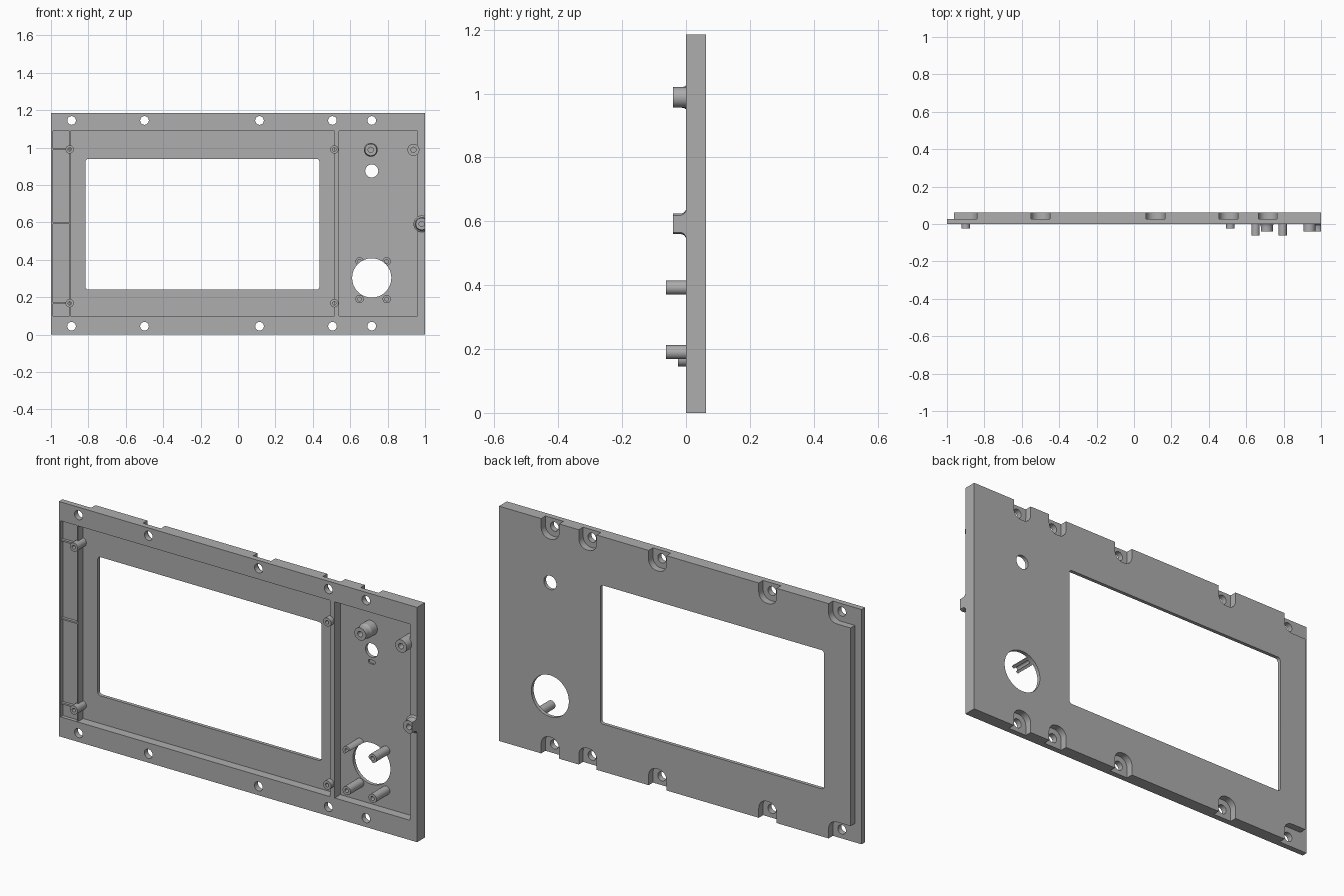
import bpy, bmesh, math

if "Cube" in bpy.data.objects:
    bpy.data.objects.remove(bpy.data.objects["Cube"])

grey = bpy.data.materials.new("matte_grey")
grey.use_nodes = True
grey.diffuse_color = (0.42, 0.42, 0.42, 1)
grey.node_tree.nodes["Principled BSDF"].inputs["Base Color"].default_value = (0.42, 0.42, 0.42, 1)

HEIGHT, BACK, FLOOR = 1.185, 0.0625, 0.045


def finish(name, bm):
    bmesh.ops.recalc_face_normals(bm, faces=bm.faces)
    mesh = bpy.data.meshes.new(name)
    bm.to_mesh(mesh)
    bm.free()
    mesh.materials.append(grey)
    ob = bpy.data.objects.new(name, mesh)
    bpy.context.collection.objects.link(ob)
    return ob


def prism(name, x0, x1, z0, z1, y0, y1, r=0.0, steps=8):
    """Rounded rectangle in the XZ plane, extruded along Y."""
    if r:
        pts = []
        corners = ((x1 - r, z1 - r), (x0 + r, z1 - r), (x0 + r, z0 + r), (x1 - r, z0 + r))
        for i, (cx, cz) in enumerate(corners):
            for k in range(steps + 1):
                a = math.pi / 2 * (i + k / steps)
                pts.append((cx + r * math.cos(a), cz + r * math.sin(a)))
    else:
        pts = [(x0, z0), (x1, z0), (x1, z1), (x0, z1)]
    bm = bmesh.new()
    face = bm.faces.new([bm.verts.new((x, y0, z)) for x, z in pts])
    ext = bmesh.ops.extrude_face_region(bm, geom=[face])["geom"]
    bmesh.ops.translate(bm, vec=(0, y1 - y0, 0),
                        verts=[v for v in ext if isinstance(v, bmesh.types.BMVert)])
    bmesh.ops.remove_doubles(bm, verts=bm.verts, dist=1e-5)
    return finish(name, bm)


def disc(name, x, z, r, y0, y1):
    return prism(name, x - r, x + r, z - r, z + r, y0, y1, r)


def cut(target, cutter):
    mod = target.modifiers.new("cut", 'BOOLEAN')
    mod.operation, mod.solver, mod.object = 'DIFFERENCE', 'EXACT', cutter
    bpy.context.view_layer.objects.active = target
    bpy.ops.object.modifier_apply(modifier=mod.name)
    bpy.data.objects.remove(cutter)


def boss(name, x, z, r, top, hole, flare=0.0, base=FLOOR + 0.005):
    """Hollow screw boss turned about the Y axis."""
    profile = [(0, base), (r + flare, base)]
    if flare:
        profile += [(r + flare, 0.0), (r + flare * 0.3, -0.006), (r, -0.016)]
    profile += [(r, top), (hole, top), (hole, FLOOR - 0.01), (0, FLOOR - 0.01)]
    bm = bmesh.new()
    verts = [bm.verts.new((x + d, y, z)) for d, y in profile]
    edges = [bm.edges.new(p) for p in zip(verts, verts[1:])]
    bmesh.ops.spin(bm, geom=verts + edges, cent=(x, 0, z), axis=(0, 1, 0),
                   angle=math.tau, steps=28)
    bmesh.ops.remove_doubles(bm, verts=bm.verts, dist=1e-5)
    return finish(name, bm)


# Panel with front pockets
panel = prism("panel", -1, 1, 0, HEIGHT, 0, BACK)
cut(panel, prism("c", -0.9, 0.515, 0.1, 1.09, -0.1, FLOOR))
cut(panel, prism("c", -0.99, -0.89, 0.1, 1.09, -0.1, 0.018))
cut(panel, prism("c", 0.54, 0.96, 0.1, 1.09, -0.1, FLOOR))

# Display window, knob opening, indicator hole and shallow mark
cut(panel, prism("c", -0.815, 0.435, 0.24, 0.94, -0.1, 0.1, 0.015, 4))
cut(panel, disc("c", 0.715, 0.303, 0.105, -0.1, 0.1))
cut(panel, disc("c", 0.715, 0.875, 0.035, -0.1, 0.1))
cut(panel, prism("c", 0.696, 0.734, 0.806, 0.826, 0, FLOOR + 0.008, 0.0095))

# Rebate along the back of one side edge
SEAT = 0.028
cut(panel, prism("c", -1.1, -0.963, -0.1, 1.3, SEAT, 0.1))

# Screw holes with open-ended counterbores at top and bottom
for x in (-0.89, -0.5, 0.115, 0.505, 0.715):
    for z, lo, hi in ((1.145, 1.095, 1.4), (0.045, -0.2, 0.095)):
        left = -1.2 if x < -0.8 else x - 0.05
        cut(panel, prism("c", left, x + 0.05, lo, hi, SEAT, 0.1, 0.045))
        cut(panel, disc("c", x, z, 0.023, -0.1, 0.1))

parts = [panel]

# Thin ribs crossing the side strip
for i, z in enumerate((0.168, 0.595, 0.99)):
    parts.append(prism(f"strip_rib_{i + 1}", -0.992, -0.9, z - 0.004, z + 0.004, 0.004, 0.022))
parts.append(prism("strip_lip", -0.902, -0.896, 0.098, 1.092, 0.004, FLOOR + 0.004))

# Display posts
for x in (-0.9, 0.515):
    for z in (0.168, 0.99):
        parts.append(boss("display_post", x, z, 0.022, -0.025, 0.009))

# Knob board posts, the upper pair trimmed by the opening
for x in (0.65, 0.795):
    for z in (0.19, 0.392):
        post = boss("knob_post", x, z, 0.022, -0.0625, 0.01)
        if z > 0.3:
            cut(post, disc("c", 0.715, 0.303, 0.105, -0.2, 0.2))
        parts.append(post)

# Circuit board bosses
parts.append(boss("board_boss_inner", 0.71, 0.988, 0.032, -0.04, 0.014, 0.005))
parts.append(boss("board_boss_outer", 0.938, 0.988, 0.032, -0.04, 0.014))
edge_boss = boss("board_boss_edge", 0.982, 0.592, 0.032, -0.04, 0.014, 0.012)
cut(edge_boss, prism("c", 0.9995, 1.2, 0.4, 0.8, -0.2, 0.2))
parts.append(edge_boss)

# Smooth the round walls, keep edges crisp
bpy.ops.object.select_all(action='DESELECT')
for ob in parts:
    ob.select_set(True)
bpy.context.view_layer.objects.active = panel
bpy.ops.object.shade_smooth_by_angle(angle=math.radians(30))
